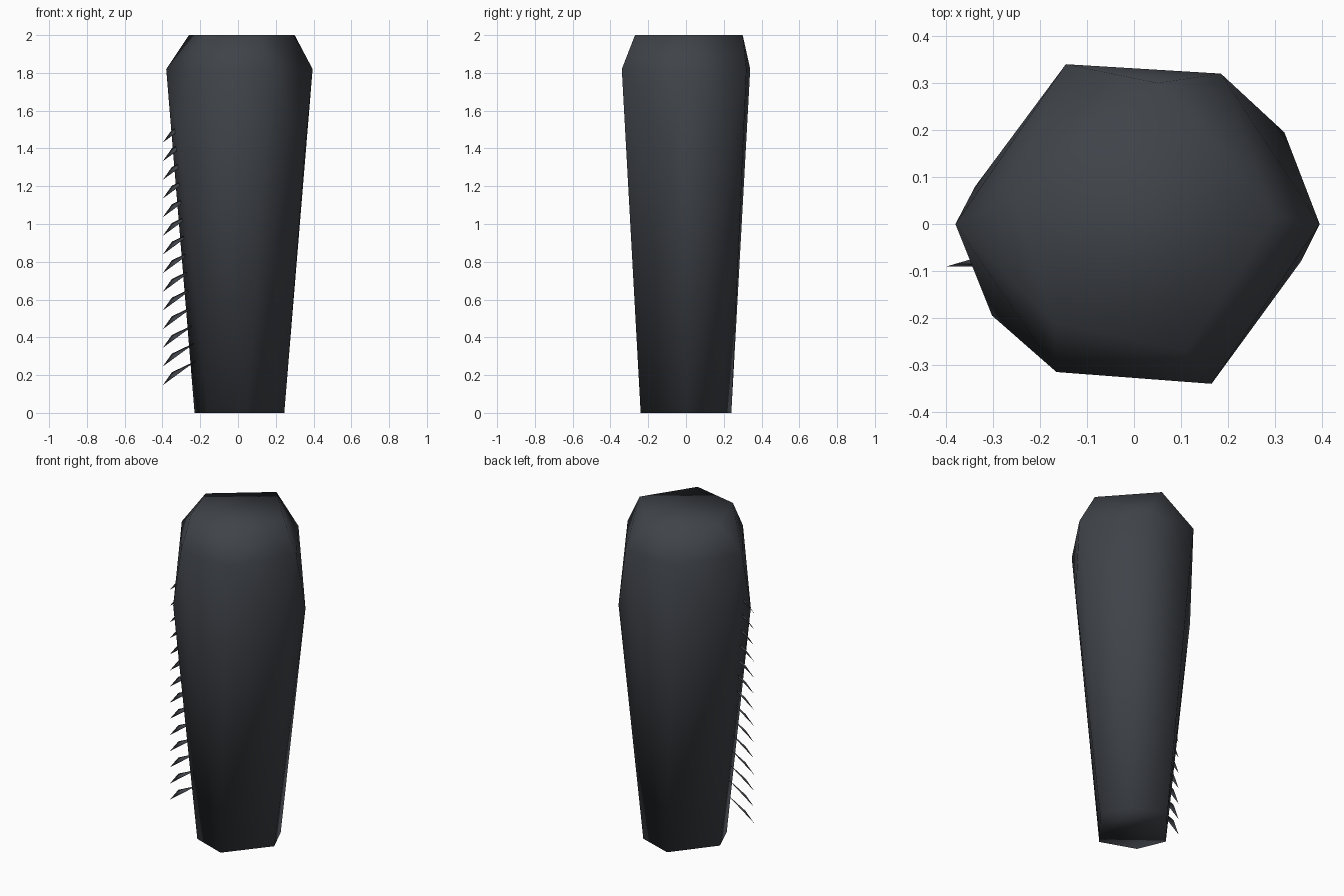
import bpy, bmesh

if "Cube" in bpy.data.objects:
    bpy.data.objects.remove(bpy.data.objects["Cube"])

mat = bpy.data.materials.new("charcoal")
mat.diffuse_color = (0.050, 0.056, 0.066, 1)
mat.use_nodes = True
mat.node_tree.nodes["Principled BSDF"].inputs["Base Color"].default_value = mat.diffuse_color


def add_hull(bm, points):
    """Convex solid around a few corner points."""
    part = bmesh.new()
    for p in points:
        part.verts.new(p)
    bmesh.ops.convex_hull(part, input=part.verts)
    bmesh.ops.recalc_face_normals(part, faces=part.faces)
    me = bpy.data.meshes.new("part")
    part.to_mesh(me)
    part.free()
    bm.from_mesh(me)
    bpy.data.meshes.remove(me)


def finish(bm, name):
    for f in bm.faces:
        f.smooth = True
    me = bpy.data.meshes.new(name)
    bm.to_mesh(me)
    bm.free()
    me.materials.append(mat)
    ob = bpy.data.objects.new(name, me)
    bpy.context.collection.objects.link(ob)
    return ob


# tapered limb segment: cross-sections from the bottom to the top
sections = {
    0.0: [(.245, 0), (.17, .17), (-.04, .24), (-.23, 0), (-.16, -.165), (.05, -.24)],
    1.4: [(.32, .195), (-.338, .08), (-.302, -.195), (.355, -.08)],
    1.82: [(.395, 0), (.185, .32), (-.145, .34), (-.38, 0), (-.165, -.315), (.165, -.34)],
    2.0: [(.30, .02), (.05, .30), (-.26, .06), (-.17, -.21), (.11, -.27)],
}
bm = bmesh.new()
add_hull(bm, [(x, y, z) for z, ring in sections.items() for x, y in ring])
finish(bm, "limb_segment")

# row of thin bristles pointing down along the left side
bm = bmesh.new()
for i in range(14):
    z = 0.147 + i * 0.0988
    add_hull(bm, [(-.398, -.09, z), (-.35, -.076, z + .068),
                  (-.33, -.091, z + .055), (-.22, -.085, z + .13)])
finish(bm, "bristles")
